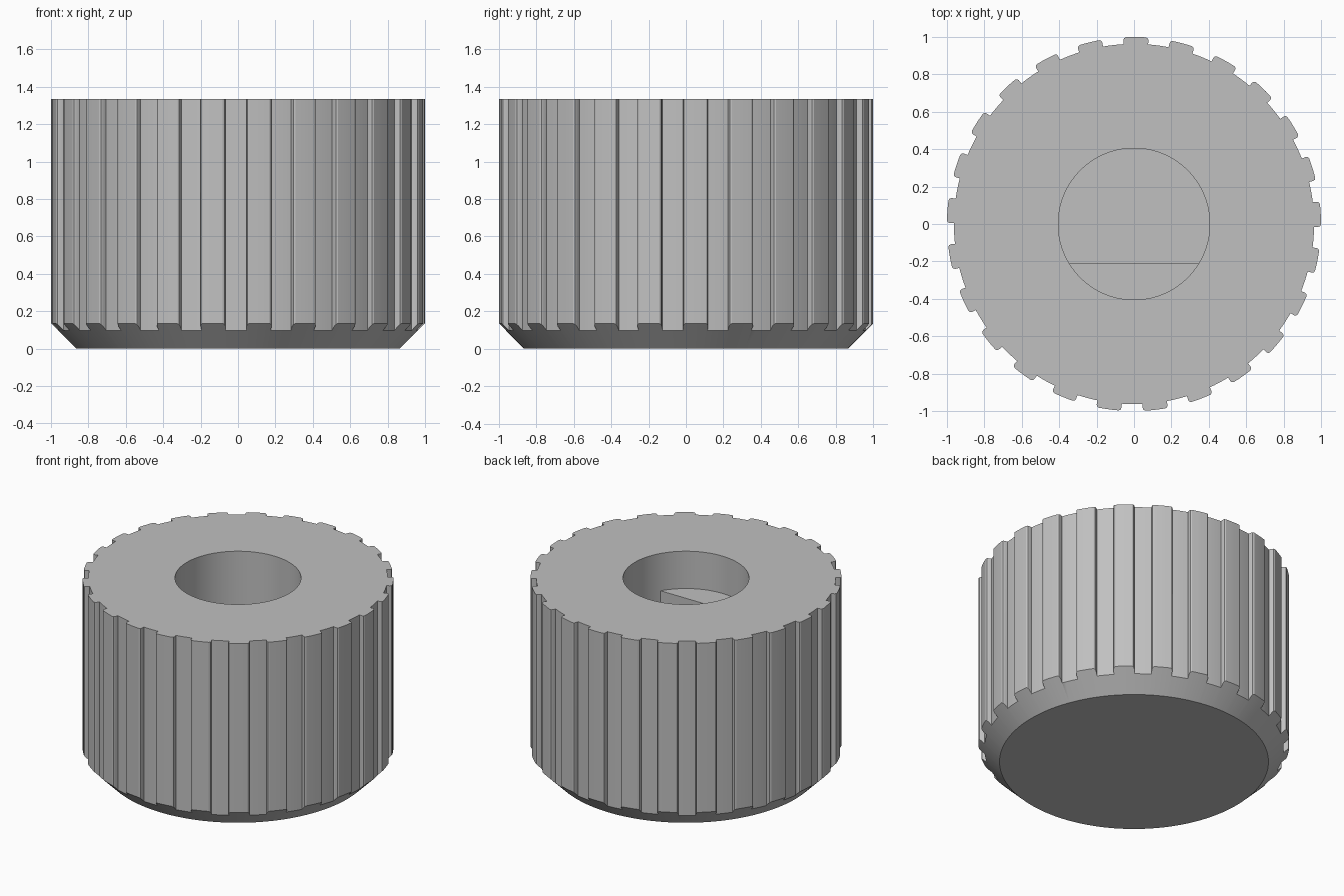
import bpy
import bmesh
from math import sin, cos, asin, pi, radians

cube = bpy.data.objects.get("Cube")
if cube:
    bpy.data.objects.remove(cube, do_unlink=True)

TEETH = 25
HEIGHT = 1.335
BASE_R = 0.865
BORE_R = 0.405
FLAT_Y = -0.21
LEDGE_Z = 1.07
FLOOR_Z = 0.27

# Half a tooth: arc offset from the tooth centre and radius
HALF_TOOTH = [(-0.095, 0.963), (-0.068, 0.963), (-0.068, 0.985),
              (-0.064, 0.995), (-0.054, 1.0), (-0.018, 1.0)]
TOOTH = ([(-pi / TEETH, 0.963)] + HALF_TOOTH
         + [(-a, r) for a, r in reversed(HALF_TOOTH)])


def polar(radius, angle, z):
    return (radius * cos(angle), radius * sin(angle), z)


# Toothed outline as angle and radius pairs
outline = []
for i in range(TEETH):
    centre = radians(3) + (i - 2) * 2 * pi / TEETH
    outline += [(centre + a, r) for a, r in TOOTH]

# Bore angles: the round part first, then the part cut by the shaft flat
count = len(outline)
chord = asin(-FLAT_Y / BORE_R)
flat_count = round(count * (pi - 2 * chord) / (2 * pi))
round_count = count - flat_count
bore = [-chord + (pi + 2 * chord) * i / round_count for i in range(round_count)]
bore += [pi + chord + (pi - 2 * chord) * i / flat_count for i in range(flat_count)]


def d_ring(z):
    ring = [polar(BORE_R, a, z) for a in bore]
    return [(x, max(y, FLAT_Y), z) for x, y, z in ring]


# Rings from the underside, up the teeth and down into the D-shaped bore
rings = [
    [polar(BASE_R, a, 0) for a, r in outline],
    [polar(r, a, r - BASE_R) for a, r in outline],
    [polar(r, a, HEIGHT) for a, r in outline],
    [polar(BORE_R, a, HEIGHT) for a in bore],
    [polar(BORE_R, a, LEDGE_Z) for a in bore],
    d_ring(LEDGE_Z),
    d_ring(FLOOR_Z),
]

bm = bmesh.new()
loops = [[bm.verts.new(p) for p in ring] for ring in rings]
for lower, upper in zip(loops, loops[1:]):
    for i in range(count):
        j = (i + 1) % count
        bm.faces.new((lower[i], lower[j], upper[j], upper[i]))
bm.faces.new(list(reversed(loops[0])))
bm.faces.new(loops[-1])
bmesh.ops.remove_doubles(bm, verts=bm.verts[:], dist=0.0001)
bmesh.ops.recalc_face_normals(bm, faces=bm.faces[:])

mesh = bpy.data.meshes.new("knurled_knob")
bm.to_mesh(mesh)
bm.free()
knob = bpy.data.objects.new("knurled_knob", mesh)
bpy.context.collection.objects.link(knob)

# Plain grey
grey = bpy.data.materials.new("plain_grey")
grey.use_nodes = True
colour = (0.53, 0.53, 0.53, 1)
grey.diffuse_color = colour
grey.node_tree.nodes["Principled BSDF"].inputs["Base Color"].default_value = colour
mesh.materials.append(grey)

# Smooth the round walls and keep the tooth edges crisp
bpy.ops.object.select_all(action="DESELECT")
knob.select_set(True)
bpy.context.view_layer.objects.active = knob
bpy.ops.object.shade_smooth_by_angle(angle=radians(25))
